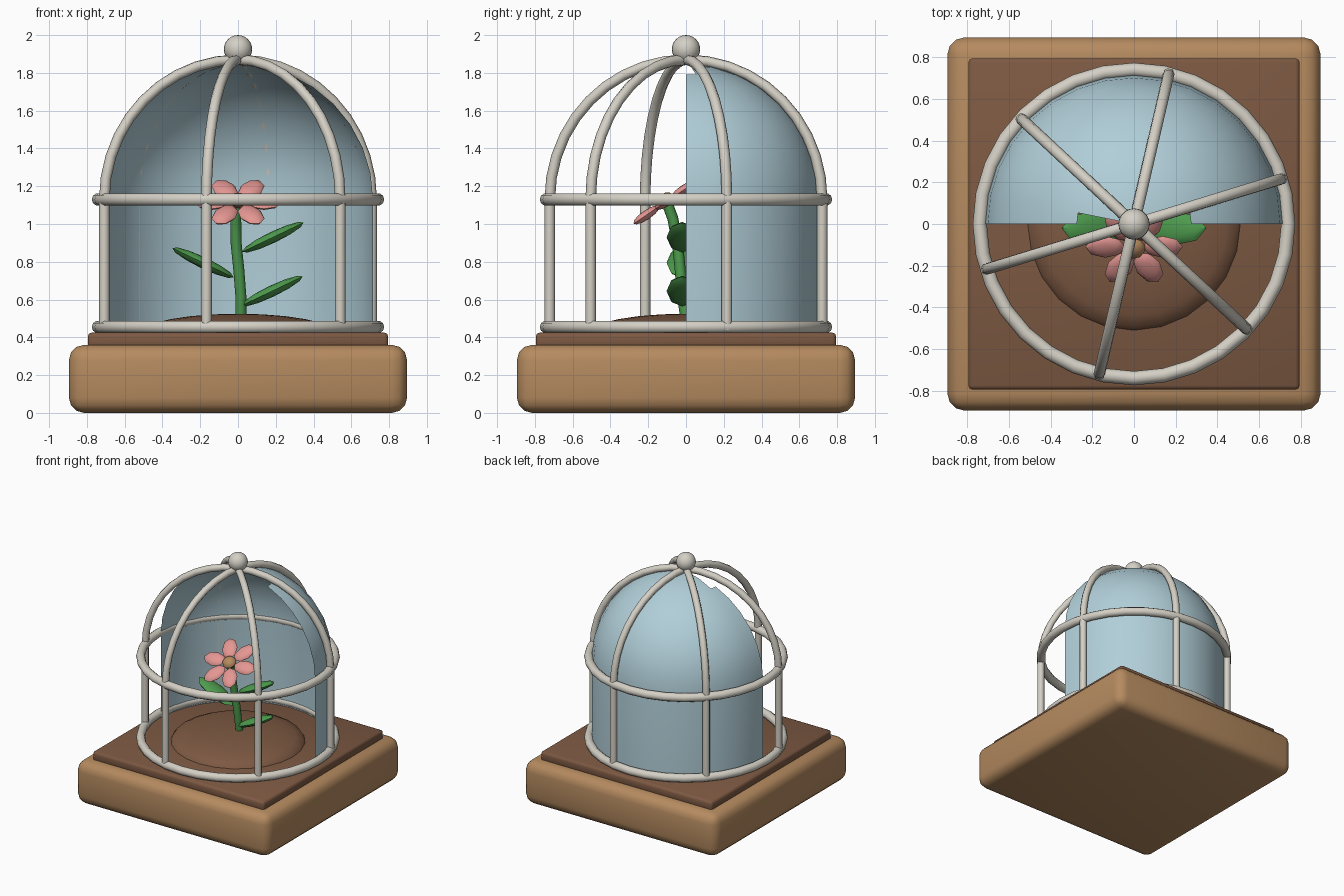
import bpy, bmesh, math
from mathutils import Vector, Matrix

if "Cube" in bpy.data.objects:
    bpy.data.objects.remove(bpy.data.objects["Cube"])


def material(name, rgb):
    m = bpy.data.materials.new(name)
    m.diffuse_color = (*rgb, 1)
    m.use_nodes = True
    m.node_tree.nodes["Principled BSDF"].inputs["Base Color"].default_value = m.diffuse_color
    return m


WOOD = material("light wood", (0.46, 0.255, 0.115))
SOIL = material("dark brown", (0.205, 0.1, 0.055))
METAL = material("pale metal", (0.66, 0.63, 0.56))
GLASS = material("blue glass", (0.44, 0.62, 0.69))
GREEN = material("leaf green", (0.075, 0.33, 0.075))
PINK = material("petal pink", (0.78, 0.31, 0.29))


def finish(name, mat, angle=40):
    ob = bpy.context.object
    ob.name = name
    ob.data.materials.append(mat)
    bpy.ops.object.shade_smooth_by_angle(angle=math.radians(angle))
    return ob


def rounded_box(name, half, z0, z1, bevel, segs, mat):
    bpy.ops.mesh.primitive_cube_add(size=1, location=(0, 0, (z0 + z1) / 2))
    ob = bpy.context.object
    ob.scale = (half * 2, half * 2, z1 - z0)
    bpy.ops.object.transform_apply(location=False, rotation=False, scale=True)
    mod = ob.modifiers.new("bevel", 'BEVEL')
    mod.width, mod.segments = bevel, segs
    bpy.ops.object.modifier_apply(modifier=mod.name)
    finish(name, mat, 60)


def ellipsoid(name, center, radii, mat, axes=None, segs=24, rings=12, angle=40):
    """Ellipsoid whose local x, y, z axes may be given as vectors."""
    bpy.ops.mesh.primitive_uv_sphere_add(segments=segs, ring_count=rings, radius=1)
    ob = bpy.context.object
    rot = Matrix(axes).transposed() if axes else Matrix.Identity(3)
    ob.data.transform(Matrix.Translation(center) @ rot.to_4x4() @ Matrix.Diagonal((*radii, 1)))
    return finish(name, mat, angle)


def tube(name, points, radius, mat):
    cu = bpy.data.curves.new(name, 'CURVE')
    cu.dimensions = '3D'
    cu.bevel_depth, cu.bevel_resolution, cu.use_fill_caps = radius, 2, True
    sp = cu.splines.new('POLY')
    sp.points.add(len(points) - 1)
    for p, co in zip(sp.points, points):
        p.co = (*co, 1)
    ob = bpy.data.objects.new(name, cu)
    bpy.context.collection.objects.link(ob)
    bpy.ops.object.select_all(action='DESELECT')
    ob.select_set(True)
    bpy.context.view_layer.objects.active = ob
    bpy.ops.object.convert(target='MESH')
    finish(name, mat, 60)


# Wooden plinth, soil slab and mound
rounded_box("plinth", 0.895, 0, 0.36, 0.08, 3, WOOD)
rounded_box("soil_slab", 0.795, 0.34, 0.425, 0.02, 2, SOIL)
ellipsoid("soil_mound", (0, 0, 0.425), (0.51, 0.51, 0.1), SOIL)

# Cage: two hoops, six arched ribs and a top knob
R, SPRING = 0.74, 1.13
for name, z in (("lower_hoop", 0.455), ("upper_hoop", SPRING)):
    bpy.ops.mesh.primitive_torus_add(major_radius=R, minor_radius=0.034, location=(0, 0, z),
                                     major_segments=32, minor_segments=10)
    finish(name, METAL, 60)
for i in range(6):
    a = math.radians(17 + 60 * i)
    profile = [(R, 0.44)] + [(R * math.cos(t), SPRING + R * math.sin(t))
                             for t in (math.pi / 2 * k / 10 for k in range(11))]
    tube("cage_rib", [(r * math.cos(a), r * math.sin(a), z) for r, z in profile], 0.028, METAL)
ellipsoid("top_knob", (0, 0, 1.925), (0.075, 0.075, 0.075), METAL, segs=20)

# Glass back half: wall plus quarter dome, open slivers beside the crown
G, SEGS, RINGS = 0.715, 16, 8
bm = bmesh.new()
profile = [(G, 0.425)] + [(G * math.cos(t), SPRING + G * math.sin(t))
                          for t in (math.pi / 2 * k / RINGS for k in range(RINGS))]
grid = [[bm.verts.new((r * math.cos(math.pi * s / SEGS), r * math.sin(math.pi * s / SEGS), z))
         for s in range(SEGS + 1)] for r, z in profile]
crown = bm.verts.new((0, 0, SPRING + G))
for s in range(SEGS):
    sliver = s in (0, SEGS - 1)
    for k in range(len(grid) - 1):
        if not (sliver and k >= RINGS - 1):
            bm.faces.new((grid[k][s], grid[k][s + 1], grid[k + 1][s + 1], grid[k + 1][s]))
    if not sliver:
        bm.faces.new((grid[-1][s], grid[-1][s + 1], crown))
me = bpy.data.meshes.new("glass_back")
bm.to_mesh(me)
bm.free()
glass = bpy.data.objects.new("glass_back", me)
bpy.context.collection.objects.link(glass)
bpy.ops.object.select_all(action='DESELECT')
glass.select_set(True)
bpy.context.view_layer.objects.active = glass
finish("glass_back", GLASS)

# Flower stem
tube("stem", [(0.015, 0, 0.5), (0.015, -0.02, 0.62), (0.005, -0.03, 0.75),
              (-0.01, -0.045, 0.9), (-0.012, -0.07, 1.03), (0, -0.1, 1.11)], 0.029, GREEN)

# Leaves: flat ellipsoids rising outward
for side, x, z in ((1, 0.18, 0.645), (1, 0.185, 0.93), (-1, -0.185, 0.795)):
    along = Vector((side * 0.9, 0, 0.43)).normalized()
    across = Vector((0, side, 0))
    ellipsoid("leaf", (x, -0.02, z), (0.18, 0.083, 0.03), GREEN,
              (along, across, along.cross(across)), 8, 6, 35)

# Flower head, tilted up and forward
center = Vector((0, -0.11, 1.115))
right, up = Vector((1, 0, 0)), Vector((0, 0.83, 0.56)).normalized()
normal = right.cross(up)
for i in range(6):
    a = math.radians(60 * i)
    along = right * math.cos(a) + up * math.sin(a)
    ellipsoid("petal", center + along * 0.138, (0.095, 0.062, 0.025), PINK,
              (along, normal.cross(along), normal), 8, 6, 35)
ellipsoid("flower_center", center + normal * 0.012, (0.055, 0.055, 0.035), WOOD,
          (right, up, normal), 10, 6)
